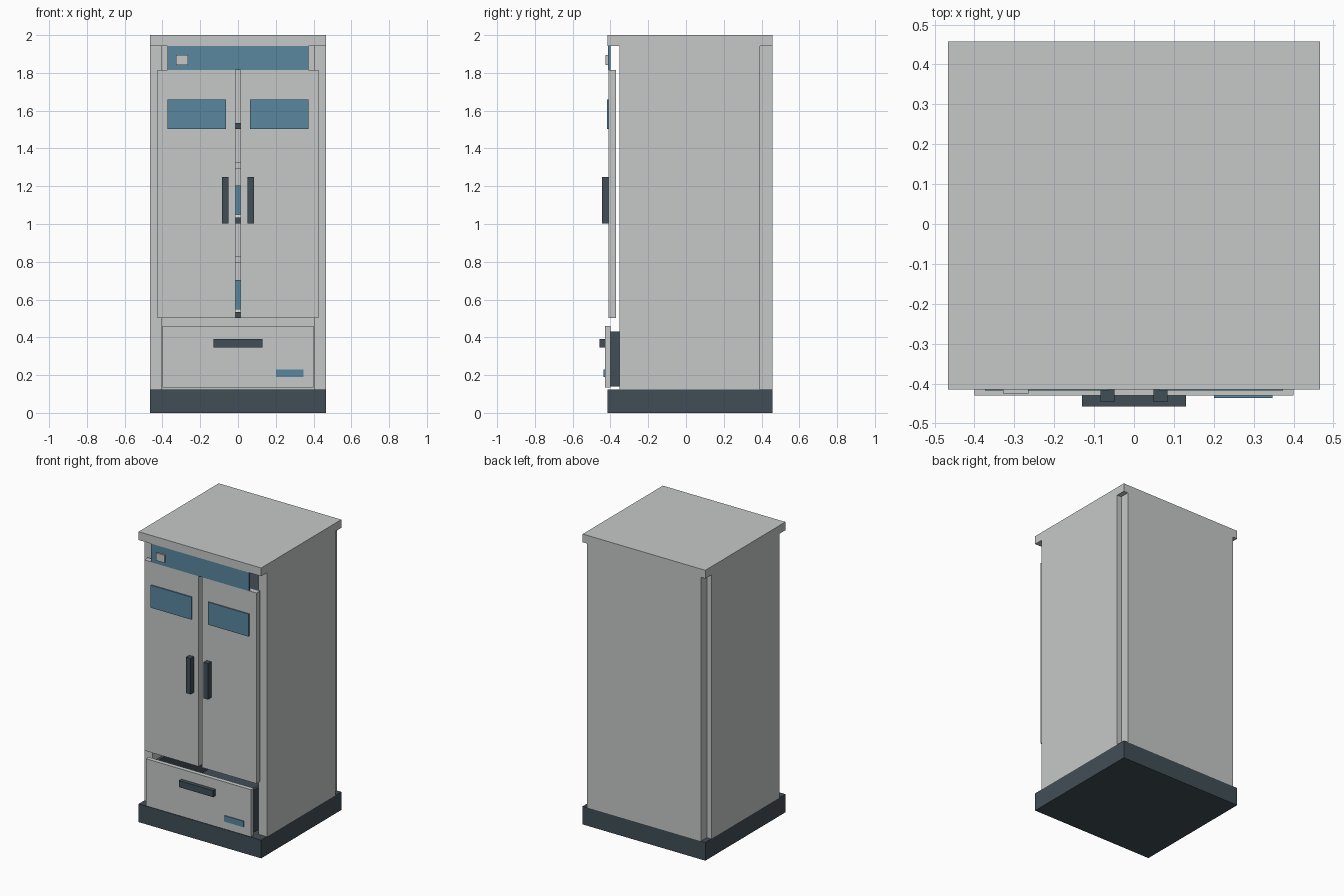
import bpy

if "Cube" in bpy.data.objects:
    bpy.data.objects.remove(bpy.data.objects["Cube"])


def material(name, rgb):
    m = bpy.data.materials.new(name)
    m.diffuse_color = (*rgb, 1.0)
    m.use_nodes = True
    m.node_tree.nodes["Principled BSDF"].inputs["Base Color"].default_value = m.diffuse_color
    return m


GREY = material("pale_grey", (0.558, 0.584, 0.571))
DARK = material("dark_slate", (0.053, 0.076, 0.093))
BLUE = material("steel_blue", (0.102, 0.242, 0.352))
WHITE = material("off_white", (0.85, 0.87, 0.87))


def box(name, x, y, z, mat):
    """Box spanning the given (min, max) range on each axis."""
    spans = (x, y, z)
    bpy.ops.mesh.primitive_cube_add(size=1)
    ob = bpy.context.object
    ob.name = name
    ob.scale = [b - a for a, b in spans]
    ob.location = [(a + b) / 2 for a, b in spans]
    bpy.ops.object.transform_apply(location=True, rotation=True, scale=True)
    ob.data.materials.append(mat)
    return ob


def pair(name, x, y, z, mat):
    """Matching boxes mirrored to the left and right."""
    box("right_" + name, x, y, z, mat)
    box("left_" + name, (-x[1], -x[0]), y, z, mat)


# Cabinet shell
W = (-0.467, 0.467)
box("plinth", W, (-0.415, 0.457), (0, 0.125), DARK)
box("top_plate", W, (-0.415, 0.457), (1.943, 2.0), GREY)
pair("side_wall", (0.405, 0.467), (-0.353, 0.392), (0.125, 1.943), GREY)
box("back_panel", (-0.434, 0.434), (0.392, 0.457), (0.125, 1.943), GREY)

# Control strip under the top plate
box("control_strip", (-0.373, 0.373), (-0.414, -0.400), (1.815, 1.943), BLUE)
box("control_button", (-0.328, -0.264), (-0.425, -0.414), (1.843, 1.895), GREY)

# Doors with windows and handles
pair("door", (0.013, 0.427), (-0.410, -0.370), (0.502, 1.815), GREY)
pair("door_window", (0.063, 0.373), (-0.418, -0.410), (1.503, 1.658), BLUE)
pair("door_handle", (0.049, 0.084), (-0.446, -0.410), (1.003, 1.25), DARK)

# Drawer front, handle and label
box("drawer_front", (-0.40, 0.40), (-0.430, -0.400), (0.135, 0.46), GREY)
box("drawer_handle", (-0.13, 0.13), (-0.457, -0.430), (0.347, 0.392), DARK)
box("drawer_label", (0.20, 0.347), (-0.436, -0.430), (0.19, 0.231), BLUE)

# Open drawer bin behind the front
pair("bin_side", (0.36, 0.38), (-0.40, 0.34), (0.14, 0.43), DARK)
box("bin_floor", (-0.36, 0.36), (-0.40, 0.34), (0.14, 0.16), DARK)
box("bin_front", (-0.36, 0.36), (-0.40, -0.38), (0.16, 0.43), DARK)
box("bin_back", (-0.36, 0.36), (0.32, 0.34), (0.16, 0.43), DARK)

# Interior shelves, liners and storage boxes
INSIDE = (-0.405, 0.405)
for i, z in enumerate((0.503, 1.003, 1.503)):
    box(f"shelf_{i}", INSIDE, (-0.33, 0.392), (z, z + 0.032), DARK)
    if i < 2:
        box(f"shelf_liner_{i}", (-0.38, 0.38), (-0.32, 0.37), (z + 0.032, z + 0.047), WHITE)
        box(f"storage_box_{i}", (-0.30, 0.30), (-0.25, 0.25), (z + 0.047, z + 0.2), BLUE)
        box(f"rack_{i}", INSIDE, (-0.28, 0.392), (z + 0.29, z + 0.325), GREY)
